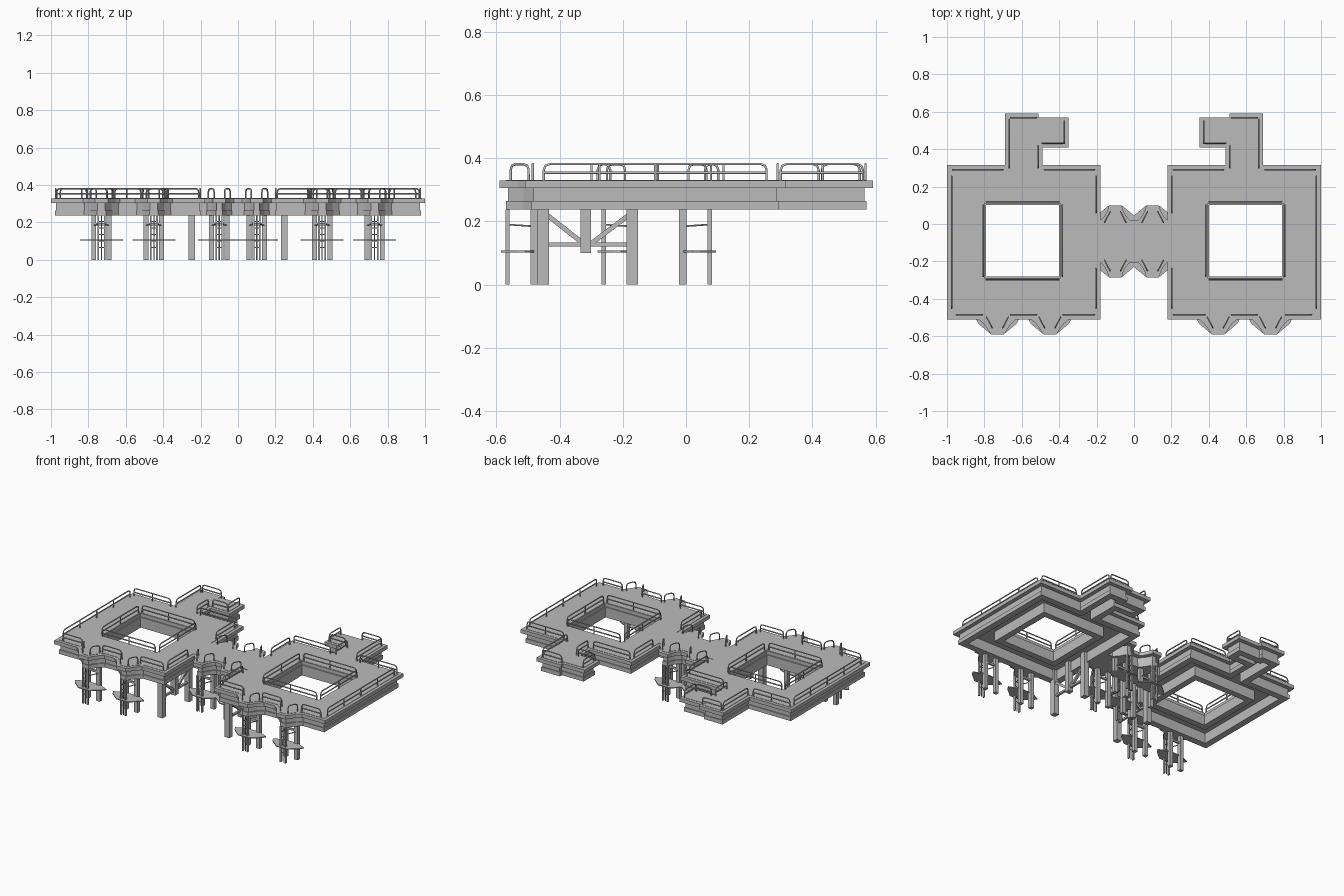
import bpy, math
from mathutils import Vector

cube = bpy.data.objects.get("Cube")
if cube:
    bpy.data.objects.remove(cube, do_unlink=True)

grey = bpy.data.materials.new("concrete grey")
grey.use_nodes = True
grey.diffuse_color = (0.5, 0.5, 0.5, 1)
grey.node_tree.nodes["Principled BSDF"].inputs["Base Color"].default_value = (0.5, 0.5, 0.5, 1)
grey.node_tree.nodes["Principled BSDF"].inputs["Roughness"].default_value = 0.8

TOP = 0.331      # deck surface
UNDER = 0.238    # underside of the edge beams
FLOOR = 0.305    # underside of the slab


def finish_curve(name, cu):
    """Turn a curve into a plain mesh object."""
    tmp = bpy.data.objects.new(name + "_curve", cu)
    bpy.context.collection.objects.link(tmp)
    deps = bpy.context.evaluated_depsgraph_get()
    mesh = bpy.data.meshes.new_from_object(tmp.evaluated_get(deps))
    bpy.data.objects.remove(tmp, do_unlink=True)
    mesh.materials.clear()
    mesh.materials.append(grey)
    ob = bpy.data.objects.new(name, mesh)
    bpy.context.collection.objects.link(ob)
    return ob


def add_spline(cu, pts, closed=False):
    sp = cu.splines.new("POLY")
    sp.points.add(len(pts) - 1)
    for p, co in zip(sp.points, pts):
        p.co = (*co, 1) if len(co) == 3 else (*co, 0, 1)
    sp.use_cyclic_u = closed


def prism(name, loops, z0, z1):
    """Filled outlines (inner loops become holes) extruded from z0 to z1."""
    cu = bpy.data.curves.new(name, "CURVE")
    cu.dimensions = "2D"
    cu.fill_mode = "BOTH"
    cu.extrude = (z1 - z0) / 2
    for loop in loops:
        add_spline(cu, loop, True)
    ob = finish_curve(name, cu)
    ob.data.shade_flat()
    ob.location.z = (z0 + z1) / 2


def tubes(name, paths, radius):
    cu = bpy.data.curves.new(name, "CURVE")
    cu.dimensions = "3D"
    cu.bevel_depth = radius
    cu.bevel_resolution = 1
    cu.use_fill_caps = True
    for path in paths:
        add_spline(cu, path)
    finish_curve(name, cu)


def box(name, x, y, z, sx, sy, sz, tilt=0):
    bpy.ops.mesh.primitive_cube_add(size=1, location=(x, y, z), rotation=(tilt, 0, 0))
    ob = bpy.context.object
    ob.name = name
    ob.scale = (sx, sy, sz)
    ob.data.materials.append(grey)


def inset(loop, d):
    """Mitred offset to the right of the travel direction."""
    out = []
    for i, p in enumerate(loop):
        p = Vector(p)
        a = (p - Vector(loop[i - 1])).normalized()
        b = (Vector(loop[(i + 1) % len(loop)]) - p).normalized()
        na, nb = Vector((a.y, -a.x)), Vector((b.y, -b.x))
        out.append(tuple(p + (na + nb) * d / (1 + na.dot(nb))))
    return out


def bay(x, edge, d, half):
    """Flared ladder bay; travels +x for d > 0 and -x for d < 0."""
    prof = [(-half, 0), (-half * 0.75, 0.022), (-half * 0.55, 0.05), (-0.034, 0.08),
            (0.034, 0.08), (half * 0.55, 0.05), (half * 0.75, 0.022), (half, 0)]
    return [(x + d * u, edge + d * v) for u, v in prof]


# Deck outline: right half clockwise, then mirrored
SQ_BACK, SQ_FRONT, BR_BACK, BR_FRONT = 0.315, -0.51, 0.02, -0.205
annex = [(0.18, SQ_BACK), (0.49, SQ_BACK), (0.49, 0.41), (0.35, 0.41),
         (0.35, 0.57), (0.51, 0.57), (0.51, 0.592), (0.69, 0.592), (0.69, SQ_BACK),
         (1, SQ_BACK), (1, SQ_FRONT)]
half = (bay(0.1, BR_BACK, 1, 0.078)
        + [(0.18, BR_BACK)] + annex
        + bay(0.73, SQ_FRONT, -1, 0.1) + bay(0.45, SQ_FRONT, -1, 0.1)
        + [(0.18, SQ_FRONT), (0.18, BR_FRONT)]
        + bay(0.1, BR_FRONT, -1, 0.078))
outline = half + [(-x, y) for x, y in reversed(half)]
HX0, HX1, HY0, HY1 = 0.402, 0.79, -0.28, 0.102


def opening(s, d):
    """Courtyard opening of one deck, grown by d."""
    a, b = sorted((s * HX0, s * HX1))
    return [(a - d, HY0 - d), (b + d, HY0 - d), (b + d, HY1 + d), (a - d, HY1 + d)]


def deck(edge, grow):
    return [inset(outline, edge), opening(1, grow), opening(-1, grow)]


def beams(edge):
    """Edge beams and courtyard beams around a recessed underside."""
    recess = inset(annex + [(0.18, SQ_FRONT)], 0.065)
    loops = deck(edge, 0)
    for s in (1, -1):
        loops += [[(s * x, y) for x, y in recess], opening(s, 0.042)]
    return loops


prism("deck_slab", deck(0, 0.008), FLOOR, TOP - 0.002)
prism("deck_floor", deck(0.02, 0.012), TOP - 0.004, TOP)
prism("deck_beams", beams(0.027), 0.26, FLOOR + 0.001)
prism("deck_base_band", beams(0.021), UNDER, 0.265)


# Railings
def rail(p, q, posts=True):
    p, q = Vector((*p, 0)), Vector((*q, 0))
    run = q - p
    u = run.normalized()
    h = 0.381

    def at(v, z):
        return (v.x, v.y, z)
    loop = [at(p, TOP - 0.005), at(p, h - 0.018), at(p + u * 0.005, h - 0.005), at(p + u * 0.018, h),
            at(q - u * 0.018, h), at(q - u * 0.005, h - 0.005), at(q, h - 0.018), at(q, TOP - 0.005)]
    paths = [loop]
    if posts:
        paths.append([at(p, 0.354), at(q, 0.354)])
        n = max(1, round(run.length / 0.18))
        for i in range(1, n):
            m = p + run * i / n
            paths.append([at(m, TOP - 0.005), at(m, h)])
    return paths


runs = [((0.975, 0.255), (0.975, -0.45)),
        ((0.95, -0.485), (0.81, -0.485)), ((0.66, -0.485), (0.52, -0.485)),
        ((0.38, -0.485), (0.21, -0.485)),
        ((0.97, 0.29), (0.70, 0.29)), ((0.48, 0.29), (0.21, 0.29)),
        ((0.203, 0.255), (0.203, 0.06)), ((0.203, -0.24), (0.203, -0.45)),
        ((0.667, 0.56), (0.667, 0.30)), ((0.66, 0.568), (0.52, 0.568)),
        ((0.373, 0.55), (0.373, 0.43)), ((0.38, 0.433), (0.49, 0.433)),
        ((0.513, 0.42), (0.513, 0.30)),
        ((HX0, 0.119), (HX1, 0.119)), ((HX0, -0.299), (HX1, -0.299)),
        ((0.383, HY0), (0.383, HY1)), ((0.806, HY0), (0.806, HY1))]
for side, s in (("left", 1), ("right", -1)):
    paths = []
    for (ax, ay), (bx, by) in runs:
        paths += rail((s * ax, ay), (s * bx, by))
    tubes(side + "_railings", paths, 0.004)


# Ladder bays: handles, columns, ladder and landing
def ladder_bay(x, edge, d):
    def out(v):
        return edge + d * v
    handles, ladder = [], []
    lad_y = out(0.055)
    for s in (1, -1):
        handles += rail((x + s * 0.058, out(-0.012)), (x + s * 0.028, out(0.045)), False)
        box("bay_column", x + s * 0.041, out(-0.03), UNDER / 2, 0.026, 0.024, UNDER)
        box("ladder_stile", x + s * 0.017, lad_y, UNDER / 2, 0.009, 0.014, UNDER)
        ladder.append([(x + s * 0.041, out(-0.03), 0.184), (x + s * 0.017, lad_y, 0.19)])
    for i in range(5):
        z = 0.065 + i * 0.035
        ladder.append([(x - 0.017, lad_y, z), (x + 0.017, lad_y, z)])
    ladder.append([(x, lad_y, 0), (x, lad_y, UNDER)])
    tubes("bay_handles", handles, 0.004)
    tubes("ladder_rungs", ladder, 0.003)
    box("bay_crossbeam", x, out(-0.03), 0.19, 0.08, 0.012, 0.012)
    plate = [(-0.115, 0), (-0.1, 0.025), (-0.04, 0.075), (0.04, 0.075), (0.1, 0.025), (0.115, 0),
             (0.05, -0.03), (-0.05, -0.03)]
    prism("landing_plate", [[(x + u, out(v)) for u, v in plate]], 0.102, 0.108)


for s in (1, -1):
    ladder_bay(s * 0.73, SQ_FRONT, -1)
    ladder_bay(s * 0.45, SQ_FRONT, -1)
    ladder_bay(s * 0.1, BR_FRONT, -1)
    ladder_bay(s * 0.1, BR_BACK, 1)

# Braced column frames beside the bridge
for s in (1, -1):
    x = s * 0.247
    for y in (-0.452, -0.17):
        box("frame_column", x, y, FLOOR / 2, 0.036, 0.036, FLOOR)
    box("frame_hanger", x, -0.317, 0.203, 0.036, 0.034, 0.206)
    box("frame_tie", x, -0.31, 0.127, 0.014, 0.28, 0.012)
    for y0, y1 in ((-0.44, -0.325), (-0.18, -0.3)):
        dy, dz = y1 - y0, 0.13 - 0.22
        box("frame_brace", x, (y0 + y1) / 2, 0.175, 0.016, math.hypot(dy, dz), 0.015, math.atan2(dz, dy))
